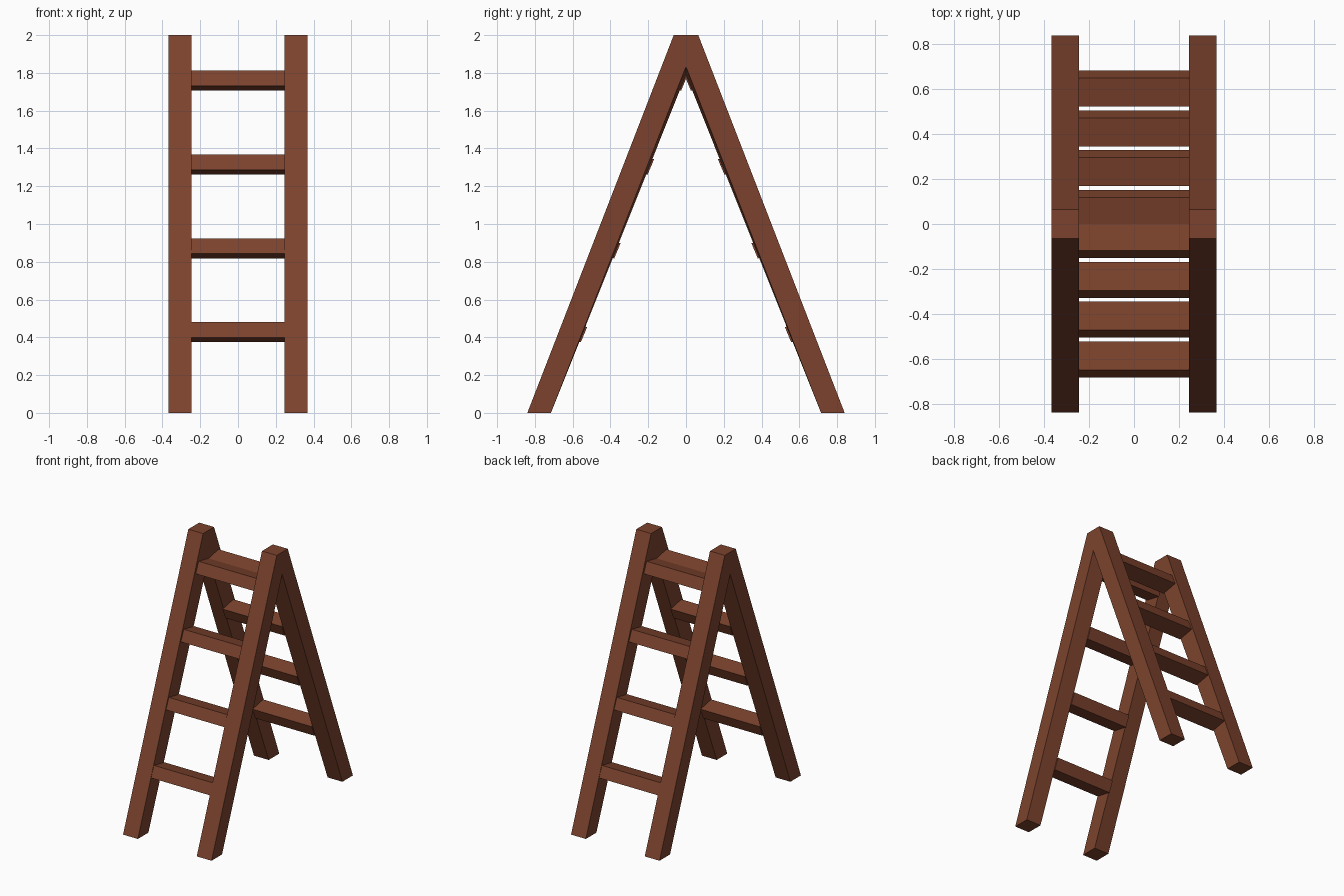
import bpy, bmesh

if "Cube" in bpy.data.objects:
    bpy.data.objects.remove(bpy.data.objects["Cube"])

wood = bpy.data.materials.new("brown_wood")
wood.diffuse_color = (0.2, 0.055, 0.026, 1)
wood.use_nodes = True
wood.node_tree.nodes["Principled BSDF"].inputs["Base Color"].default_value = wood.diffuse_color


def prism(name, end_a, end_b):
    """Join two matching (x, [(y, z), ...]) outlines into a closed solid."""
    bm = bmesh.new()
    a, b = [[bm.verts.new((x, y, z)) for y, z in pts] for x, pts in (end_a, end_b)]
    bm.faces.new(a)
    bm.faces.new(b[::-1])
    n = len(a)
    for i in range(n):
        j = (i + 1) % n
        # split the sides so slightly twisted ones stay well defined
        bm.faces.new((a[i], b[i], b[j], a[j]))
    bmesh.ops.recalc_face_normals(bm, faces=bm.faces[:])
    mesh = bpy.data.meshes.new(name)
    bm.to_mesh(mesh)
    bm.free()
    mesh.materials.append(wood)
    obj = bpy.data.objects.new(name, mesh)
    bpy.context.collection.objects.link(obj)
    return obj


def frame_outline(apex):
    return [(-0.84, 0), (-0.715, 0), (0, apex), (0.715, 0), (0.84, 0),
            (0.065, 2), (-0.065, 2)]


# A-shaped side frames: the crotch sits a little lower on the inner face
for side, s in (("left", -1), ("right", 1)):
    prism(side + "_leg_frame", (s * 0.245, frame_outline(1.79)),
          (s * 0.368, frame_outline(1.833)))

# Tilted rungs on the front and back ladders
for side, s in (("front", 1), ("back", -1)):
    for k in range(4):
        y, z = -0.118 - 0.177 * k, 1.812 - 0.444 * k
        section = [(s * (y + dy), z + dz) for dy, dz in
                   ((0, 0), (0.126, -0.025), (0.092, -0.106), (-0.034, -0.081))]
        prism(f"{side}_rung_{k + 1}", (-0.247, section), (0.247, section))
